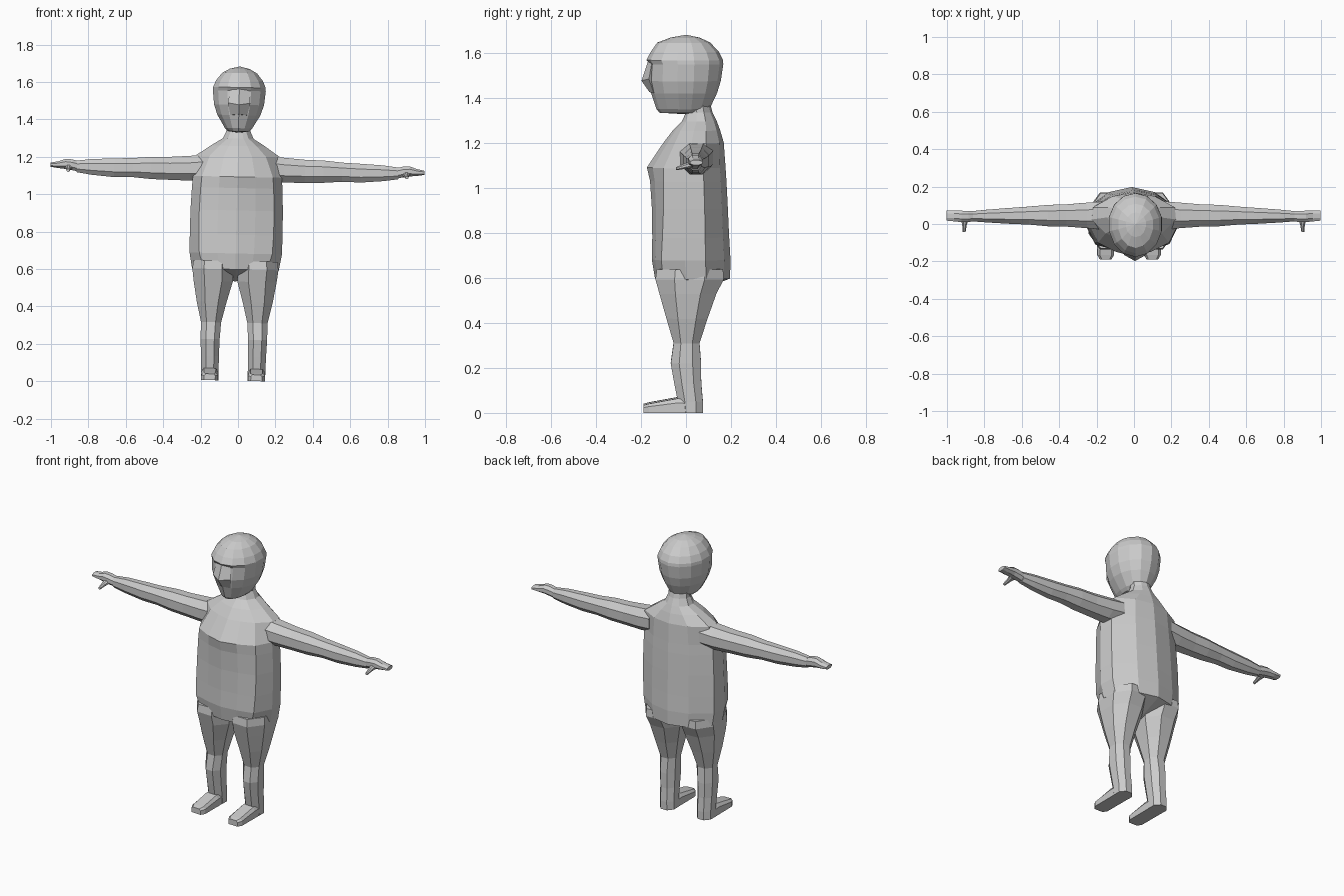
import bpy, bmesh, math
from mathutils import Matrix

grey = bpy.data.materials.new("plain_grey")
grey.diffuse_color = (0.6, 0.6, 0.6, 1)

# The whole figure leans very slightly to its left
LEAN = Matrix.Translation((-0.027, 0, 0.003)) @ Matrix.Rotation(0.022, 4, 'Y')


def loft(name, rings, side=1, start=None, end=None):
    """Skin closed rings; each end is a flat cap or a fan to a point."""
    bm = bmesh.new()
    rows = [[bm.verts.new((side * x, y, z)) for x, y, z in r] for r in rings]
    n = len(rows[0])
    for a, b in zip(rows, rows[1:]):
        for i in range(n):
            j = (i + 1) % n
            bm.faces.new((a[i], a[j], b[j], b[i]))
    for row, tip in ((rows[0], start), (rows[-1], end)):
        if tip:
            v = bm.verts.new((side * tip[0], tip[1], tip[2]))
            for i in range(n):
                bm.faces.new((row[i], row[(i + 1) % n], v))
        else:
            bm.faces.new(row)
    bmesh.ops.recalc_face_normals(bm, faces=bm.faces)
    bm.transform(LEAN)
    me = bpy.data.meshes.new(name)
    bm.to_mesh(me)
    bm.free()
    me.materials.append(grey)
    ob = bpy.data.objects.new(name, me)
    bpy.context.collection.objects.link(ob)
    return ob


def octagon(u0, u1, v0, v1, c=0.28):
    """Chamfered rectangle in 2D."""
    du, dv = c * (u1 - u0), c * (v1 - v0)
    return [(u0 + du, v0), (u1 - du, v0), (u1, v0 + dv), (u1, v1 - dv),
            (u1 - du, v1), (u0 + du, v1), (u0, v1 - dv), (u0, v0 + dv)]


# Torso and neck: height, half width, chest corner x, front, corner y, back
def torso_ring(z, w, xc, yf, yc, yb):
    d = yb - yc
    half = [(xc * 0.5, yf + 0.35 * (yc - yf)), (xc, yc), (w, yc + 0.34 * d),
            (w * 0.97, yc + 0.64 * d), (w * 0.5, yc + 0.91 * d)]
    pts = [(0, yf)] + half + [(0, yb)] + [(-x, y) for x, y in reversed(half)]
    return [(x, y, z) for x, y in pts]


torso = [
    (0.595, 0.232, 0.17, -0.138, -0.10, 0.196),
    (0.68, 0.247, 0.195, -0.152, -0.11, 0.198),
    (0.78, 0.248, 0.20, -0.150, -0.105, 0.192),
    (0.91, 0.247, 0.20, -0.152, -0.10, 0.186),
    (1.03, 0.242, 0.195, -0.160, -0.10, 0.180),
    (1.09, 0.238, 0.19, -0.174, -0.10, 0.176),
    (1.20, 0.225, 0.15, -0.100, -0.05, 0.168),
    (1.255, 0.145, 0.10, -0.058, -0.025, 0.152),
    (1.295, 0.082, 0.055, -0.018, 0.0, 0.137),
    (1.335, 0.064, 0.04, 0.0, 0.012, 0.118),
    (1.40, 0.06, 0.04, 0.0, 0.012, 0.10),
]
loft("torso", [torso_ring(*r) for r in torso], start=(0, 0.03, 0.53))

# Head: height, half width, front, back
head = [
    (1.333, 0.058, -0.118, 0.06), (1.35, 0.075, -0.132, 0.105),
    (1.42, 0.118, -0.155, 0.138), (1.475, 0.137, -0.168, 0.155),
    (1.55, 0.145, -0.163, 0.166), (1.568, 0.144, -0.176, 0.164),
    (1.605, 0.128, -0.156, 0.146), (1.645, 0.095, -0.128, 0.108),
    (1.667, 0.055, -0.07, 0.062),
]
rings = []
for z, w, yf, yb in head:
    ring = []
    for i in range(14):
        a = 2 * math.pi * i / 14
        c = math.cos(a)
        ring.append((w * math.sin(a), -yf * -c if c > 0 else -yb * c, z))
    rings.append(ring)
loft("head", rings, start=(0, 0, 1.326), end=(0, 0, 1.68))

# Face wedge: slopes out from the brow to the nose, then back to the chin
loft("nose", [
    [(-0.046, -0.15, 1.566), (0, -0.168, 1.566), (0.046, -0.15, 1.566), (0, -0.1, 1.56)],
    [(-0.06, -0.165, 1.485), (0, -0.198, 1.475), (0.06, -0.165, 1.485), (0, -0.1, 1.48)],
    [(-0.045, -0.143, 1.42), (0, -0.163, 1.425), (0.045, -0.143, 1.42), (0, -0.1, 1.42)],
])

# Arm: distance out, y range, z range
arm = [
    (0.17, -0.03, 0.12, 1.07, 1.205), (0.25, -0.022, 0.114, 1.064, 1.197),
    (0.36, -0.014, 0.105, 1.066, 1.189), (0.46, -0.012, 0.102, 1.068, 1.187),
    (0.56, -0.003, 0.093, 1.076, 1.178), (0.66, 0.001, 0.086, 1.074, 1.174),
    (0.78, 0.008, 0.077, 1.084, 1.168), (0.86, 0.014, 0.069, 1.096, 1.158),
]
hand = [
    (0.85, 0.016, 0.068, 1.10, 1.155), (0.885, 0.010, 0.070, 1.106, 1.164),
    (0.92, 0.010, 0.071, 1.112, 1.166), (0.96, 0.014, 0.073, 1.116, 1.152),
    (1.0, 0.018, 0.073, 1.122, 1.144),
]
thumb = [(0.03, 0.88, 0.925, 1.108, 1.14), (-0.005, 0.892, 0.916, 1.103, 1.127),
         (-0.044, 0.898, 0.914, 1.097, 1.111)]

# Leg: height, inner x, outer x, front, back
leg = [
    (0.64, 0.012, 0.225, -0.13, 0.165), (0.595, 0.010, 0.230, -0.136, 0.168),
    (0.53, 0.012, 0.222, -0.118, 0.135), (0.42, 0.043, 0.203, -0.087, 0.096),
    (0.31, 0.070, 0.178, -0.055, 0.060), (0.22, 0.076, 0.178, -0.068, 0.067),
    (0.13, 0.078, 0.174, -0.052, 0.068), (0.05, 0.078, 0.172, -0.036, 0.075),
    (0.0, 0.078, 0.172, -0.030, 0.075),
]
# Foot: y, half width, top height
foot = [(0.03, 0.046, 0.06), (-0.04, 0.046, 0.064), (-0.165, 0.045, 0.041),
        (-0.19, 0.030, 0.034)]

for side, tag in ((1, "left"), (-1, "right")):
    for part, rows in (("arm", arm), ("hand", hand)):
        loft(f"{tag}_{part}", [[(x, y, z) for y, z in octagon(*r)]
                               for x, *r in rows], side)
    loft(f"{tag}_thumb", [[(x, y, z) for x, z in octagon(*r)]
                          for y, *r in thumb], side)
    loft(f"{tag}_leg", [[(x, y, z) for x, y in octagon(*r)]
                        for z, *r in leg], side)
    loft(f"{tag}_foot", [[(0.125 - w, y, 0), (0.125 + w, y, 0),
                          (0.125 + w, y, h * 0.7), (0.125 + w * 0.7, y, h),
                          (0.125 - w * 0.7, y, h), (0.125 - w, y, h * 0.7)]
                         for y, w, h in foot], side)
